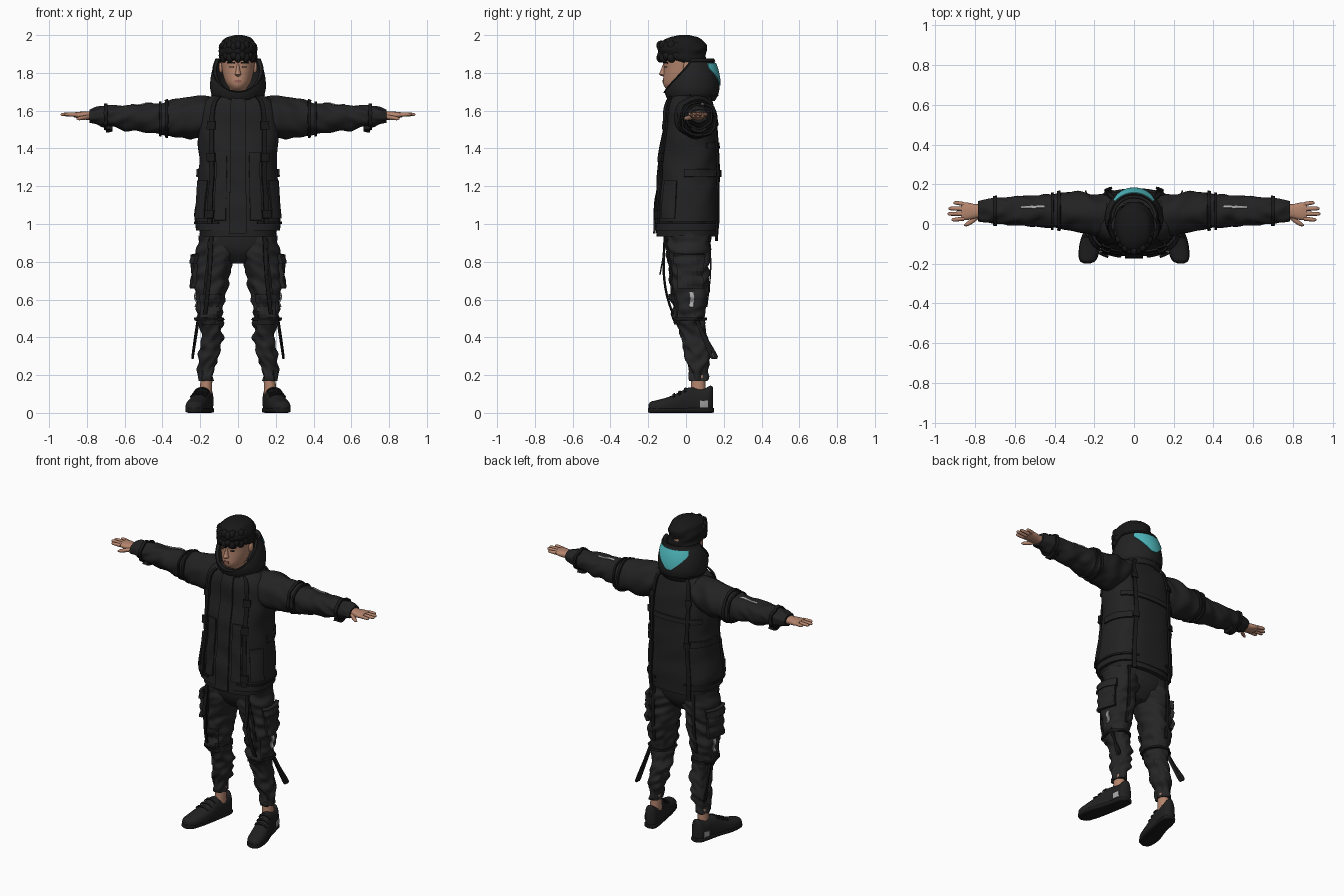
import bpy, bmesh, math
from mathutils import Vector, noise


def material(name, r, g, b):
    m = bpy.data.materials.new(name)
    m.diffuse_color = (r, g, b, 1)
    return m


CLOTH = material("black cloth", .016, .016, .016)
TROUSER = material("dark trouser cloth", .019, .019, .019)
STRAP = material("strap black", .010, .010, .010)
SHOE = material("shoe black", .015, .015, .016)
HAIR = material("hair black", .009, .009, .009)
SKIN = material("skin", .46, .235, .155)
LIP = material("lip", .30, .12, .09)
TEAL = material("teal", .08, .50, .53)
GREY = material("light grey", .38, .38, .38)


def finish(bm, name, mat, mirror=False, thick=0, smooth=True):
    me = bpy.data.meshes.new(name)
    bm.to_mesh(me)
    bm.free()
    ob = bpy.data.objects.new(name, me)
    bpy.context.collection.objects.link(ob)
    me.materials.append(mat)
    me.polygons.foreach_set("use_smooth", [smooth] * len(me.polygons))
    if smooth:
        me.set_sharp_from_angle(angle=math.radians(45))
    if thick:
        s = ob.modifiers.new("thickness", 'SOLIDIFY')
        s.thickness, s.offset = thick, 0
    if mirror:
        ob.modifiers.new("mirror", 'MIRROR')
    return ob


def interp(rows, t):
    """Smooth interpolation of rows (t, values...)."""
    t = min(max(t, rows[0][0]), rows[-1][0])
    n = len(rows)
    i = next((k for k in range(n - 1) if t <= rows[k + 1][0]), n - 2)
    a, b = rows[i], rows[i + 1]
    p, q = rows[max(i - 1, 0)], rows[min(i + 2, n - 1)]
    h = b[0] - a[0]
    s = (t - a[0]) / h
    out = []
    for k in range(1, len(a)):
        m0, m1 = (b[k] - p[k]) / (b[0] - p[0]) * h, (q[k] - a[k]) / (q[0] - a[0]) * h
        out.append((2*s**3 - 3*s*s + 1) * a[k] + (s**3 - 2*s*s + s) * m0
                   + (3*s*s - 2*s**3) * b[k] + (s**3 - s*s) * m1)
    return out


class Form:
    """Lofted form; rows are (t, c1, c2, r1, r2) along one axis, a=0 is front (or bottom)."""
    def __init__(self, axis, rows, power=2.0, fold=0, freq=20, floor=None):
        self.axis, self.rows, self.power = axis, rows, power
        self.fold, self.freq, self.floor = fold, freq, floor

    def point(self, t, a, off=0):
        c1, c2, r1, r2 = interp(self.rows, t)
        s, c = math.sin(a), math.cos(a)
        e = 2 / self.power
        u, v = math.copysign(abs(s)**e, s), -math.copysign(abs(c)**e, c)
        if self.fold:
            off += self.fold * noise.noise(Vector((s * 1.3 + 5, c * 1.3, t * self.freq + s)))
        p, q = c1 + max(r1 + off, .002) * u, c2 + max(r2 + off, .002) * v
        if self.floor is not None:
            q = max(q, self.floor)
        return Vector({'z': (p, q, t), 'x': (t, q, p), 'y': (p, t, q)}[self.axis])

    def build(self, name, mat, mirror=False, n=32, steps=30):
        bm = bmesh.new()
        t0, t1 = self.rows[0][0], self.rows[-1][0]
        loops = [[bm.verts.new(self.point(t0 + (t1 - t0) * k / steps, math.tau * j / n))
                  for j in range(n)] for k in range(steps + 1)]
        for A, B in zip(loops, loops[1:]):
            for j in range(n):
                bm.faces.new((A[j], A[(j + 1) % n], B[(j + 1) % n], B[j]))
        bm.faces.new(loops[0])
        bm.faces.new(loops[-1])
        bmesh.ops.recalc_face_normals(bm, faces=bm.faces)
        finish(bm, name, mat, mirror)
        return self


def sheet(name, f, mat, nu=4, nv=16, thick=.008, mirror=True, smooth=False):
    bm = bmesh.new()
    g = [[bm.verts.new(f(i / nu, j / nv)) for i in range(nu + 1)] for j in range(nv + 1)]
    for A, B in zip(g, g[1:]):
        for i in range(nu):
            bm.faces.new((A[i], A[i + 1], B[i + 1], B[i]))
    bmesh.ops.remove_doubles(bm, verts=bm.verts, dist=1e-5)
    bmesh.ops.recalc_face_normals(bm, faces=bm.faces)
    return finish(bm, name, mat, mirror, thick, smooth)


def panel(name, form, t0, t1, a0, a1, off, mat, thick=.01, mirror=True, nu=6, nv=12):
    """Plate that follows a form between two heights and two angles (degrees)."""
    sheet(name, lambda u, v: form.point(t0 + (t1 - t0) * v, math.radians(a0 + (a1 - a0) * u), off),
          mat, nu, nv, thick, mirror)


def ribbon(name, rows, width, mat=STRAP):
    w, end = Vector(width), rows[-1][0]
    sheet(name, lambda u, v: Vector(interp(rows, v * end)) + w * (u - .5), mat, 1, 24, .007)


def blob(name, loc, size, mat, mirror=False):
    bm = bmesh.new()
    bmesh.ops.create_uvsphere(bm, u_segments=16, v_segments=10, radius=1)
    for v in bm.verts:
        v.co = Vector([l + c * s for l, c, s in zip(loc, v.co, size)])
    finish(bm, name, mat, mirror)


# Jacket body and hem
body = Form('z', [(.965, 0, .003, .225, .164), (1.05, 0, .005, .226, .164), (1.3, 0, .016, .205, .155),
                  (1.42, 0, .02, .212, .148), (1.52, 0, .022, .212, .138), (1.61, 0, .02, .2, .125),
                  (1.66, 0, .02, .17, .108), (1.69, 0, .02, .11, .09)], 2.6, .009, 9)
body.build("jacket_body", CLOTH, n=64, steps=60)
Form('z', [(.935, 0, .003, .2, .16), (1.0, 0, .003, .208, .162)], 2.6).build("jacket_hem", CLOTH, n=48, steps=4)
panel("zip_placket", body, .95, 1.67, -7, 7, .005, CLOTH, mirror=False, nv=40)
panel("front_strap", body, 1.0, 1.675, 29, 37, .013, STRAP, nv=40)
panel("back_strap", body, .91, 1.675, 148, 155, .013, STRAP, nv=40)
for z in (1.5, 1.33, 1.03):
    panel("front_buckle", body, z, z + .045, 26, 40, .019, STRAP, .014, nv=3)
for z in (1.52, 1.25):
    panel("back_buckle", body, z, z + .035, 146, 157, .018, STRAP, .012, nv=3)
panel("front_pocket", body, 1.02, 1.38, 11, 27, .004, CLOTH)
panel("side_pocket", body, 1.03, 1.23, 44, 74, .006, CLOTH)
panel("side_flap", body, 1.25, 1.29, 85, 145, .007, CLOTH)
panel("back_yoke", body, 1.4, 1.43, 120, 240, .005, CLOTH, mirror=False, nu=20, nv=3)
panel("lower_seam", body, 1.0, 1.012, 20, 160, .003, STRAP, nu=24, nv=1)

# Sleeves
arm = Form('x', [(.08, 1.585, .03, .075, .09), (.2, 1.567, .048, .108, .105), (.28, 1.558, .06, .106, .096),
                 (.4, 1.556, .067, .087, .088), (.5, 1.56, .067, .075, .077), (.6, 1.565, .067, .066, .07),
                 (.7, 1.57, .067, .054, .062), (.765, 1.571, .067, .042, .053), (.785, 1.572, .067, .036, .047)],
           2.1, .014, 16)
arm.build("sleeve", CLOTH, True, n=36, steps=60)
for x, w in ((.37, .016), (.405, .012), (.69, .02)):
    panel("sleeve_band", arm, x, x + w, 0, 360, .006, STRAP, nu=36, nv=2)
panel("sleeve_tab", arm, .665, .70, 240, 300, .016, STRAP, .02, nv=4)
panel("sleeve_mark", arm, .45, .57, 99, 108, .004, GREY, .006)

# Hands
Form('x', [(.765, 1.573, .067, .024, .033), (.8, 1.573, .064, .022, .036), (.84, 1.576, .064, .018, .044),
           (.87, 1.578, .064, .012, .043)], 2.4).build("palm", SKIN, True, 20, 12)
for y, x1, y1 in ((.028, .92, .022), (.052, .94, .051), (.076, .935, .078), (.099, .91, .106)):
    Form('x', [(.855, 1.578, y, .0115, .0115), (x1 - .02, 1.58, y1, .0095, .0095),
               (x1 - .006, 1.58, y1, .0075, .0075), (x1, 1.58, y1, .002, .002)]).build("finger", SKIN, True, 10, 14)
Form('x', [(.785, 1.567, .042, .012, .018), (.82, 1.562, .012, .012, .014), (.845, 1.558, -.002, .009, .01),
           (.855, 1.557, -.006, .003, .003)]).build("thumb", SKIN, True, 10, 12)

# Trousers
Form('z', [(.79, 0, .012, .06, .05), (.85, 0, .012, .165, .1), (.92, 0, .012, .2, .122),
           (1.0, 0, .012, .2, .13)], 2.3).build("trouser_hips", TROUSER, n=40, steps=12)
leg = Form('z', [(.17, .167, .065, .034, .04), (.235, .165, .065, .042, .048), (.275, .158, .065, .054, .064),
                 (.35, .146, .055, .056, .066), (.42, .138, .04, .056, .066), (.5, .148, .02, .065, .077),
                 (.6, .146, .025, .076, .094), (.75, .131, .017, .091, .106), (.86, .112, .012, .1, .114),
                 (.94, .108, .012, .098, .114)], 2.2, .02, 24)
leg.build("trouser_leg", TROUSER, True, n=40, steps=70)
panel("cargo_pocket", leg, .66, .82, 62, 125, .013, TROUSER, .022)
panel("pocket_flap", leg, .79, .84, 58, 128, .019, TROUSER, .022, nv=4)
panel("knee_panel", leg, .47, .63, -35, 40, .006, TROUSER)
panel("thigh_strap", leg, .56, .92, 14, 24, .007, STRAP, nv=24)
panel("knee_band", leg, .49, .505, 0, 360, .007, STRAP, nu=32, nv=2)
panel("leg_mark", leg, .56, .64, 88, 99, .005, GREY, .006)
ribbon("front_hanging_strap", [(0, .14, -.112, .95), (1, .15, -.118, .75), (2, .165, -.095, .6),
                               (3, .18, -.045, .49), (3.5, .2, .01, .475)], (.02, .006, 0))
ribbon("front_short_strap", [(0, .15, -.115, .86), (1, .15, -.138, .73)], (.02, 0, 0))
ribbon("back_hanging_strap", [(0, .14, .125, .96), (1, .145, .13, .75), (2, .15, .11, .56)], (.02, 0, 0))
ribbon("lower_loop_strap", [(0, .205, .03, .55), (.5, .225, .09, .42), (1, .241, .158, .3), (1.15, .24, .15, .285),
                            (1.3, .238, .135, .3), (2, .205, .05, .51)], (.004, .02, 0))

# Ankles and shoes
Form('z', [(.08, .17, .065, .033, .04), (.2, .167, .065, .031, .037)]).build("ankle", SKIN, True, 20, 4)
shoe = Form('y', [(-.198, .236, .03, .012, .015), (-.188, .234, .03, .034, .028), (-.16, .23, .03, .048, .036),
                  (-.1, .218, .035, .054, .047), (-.04, .203, .045, .051, .062), (.01, .19, .055, .046, .078),
                  (.05, .18, .06, .044, .074), (.1, .172, .06, .042, .07), (.13, .167, .065, .034, .08),
                  (.144, .165, .07, .014, .066)], 2.4, floor=.012)
shoe.build("shoe", SHOE, True, 32, 48)
Form('y', [(-.2, .236, .014, .014, .012), (-.188, .234, .014, .038, .014), (-.15, .228, .014, .051, .014),
           (-.09, .216, .014, .056, .014), (0, .192, .014, .049, .014), (.1, .172, .014, .045, .014),
           (.135, .167, .014, .036, .014), (.147, .165, .014, .014, .012)], 4).build("sole", STRAP, True, 24, 36)
panel("shoe_mark", shoe, .075, .115, 70, 92, .003, GREY, .005)
for y in (-.07, -.04, -.01):
    panel("shoe_lace", shoe, y, y + .012, 135, 225, .004, STRAP, .006, nu=10, nv=1)

# Head and face
head = Form('z', [(1.62, 0, .03, .06, .06), (1.69, 0, .01, .055, .07), (1.715, 0, -.028, .046, .076),
                  (1.74, 0, -.028, .062, .092), (1.78, 0, -.02, .077, .1), (1.83, 0, -.012, .086, .106),
                  (1.88, 0, -.008, .09, .112), (1.94, 0, -.008, .08, .1), (1.97, 0, -.008, .04, .05)])
head.build("head", SKIN, n=40, steps=40)
Form('z', [(1.782, 0, -.118, .006, .006), (1.79, 0, -.122, .017, .02), (1.805, 0, -.118, .013, .019),
           (1.84, 0, -.112, .007, .012), (1.855, 0, -.11, .005, .006)]).build("nose", SKIN, n=14, steps=16)
panel("lips", head, 1.748, 1.762, -15, 15, .001, LIP, .006, False, nv=3)
panel("eye_line", head, 1.829, 1.835, 15, 33, .001, HAIR, .004, nv=1)
panel("eyebrow", head, 1.85, 1.858, 11, 38, .002, HAIR, .005, nv=1)
blob("ear", (.09, .005, 1.83), (.012, .02, .032), SKIN, True)

# Hair with a curly fringe
Form('z', [(1.80, 0, .05, .08, .055), (1.85, 0, .025, .094, .084), (1.885, 0, -.013, .1, .118),
           (1.93, 0, -.02, .1, .129), (1.965, 0, -.018, .088, .112), (1.988, 0, -.012, .062, .078),
           (2.0, 0, -.01, .02, .025)], 2.1, .008, 30).build("hair", HAIR, n=40, steps=40)
for i in range(11):
    a = math.radians(-75 + 15 * i)
    for z, r in ((1.892 - .012 * (i % 2), .085), (1.935 + .01 * (i % 2), .085)):
        blob("fringe_curl", (r * math.sin(a), -.018 - .115 * math.cos(a), z), (.02, .024, .026), HAIR)


# High collar, open at the front, with a teal back patch
def collar(a, s, off=0):
    top = 1.872 - .172 * max(0, math.cos(a))
    z = 1.655 + s * (top - 1.655)
    r = .14 - (.028 * ((z - 1.73) / .13)**2 if z > 1.73 else .022 * ((1.73 - z) / .07)**2) + off
    return Vector((r * math.sin(a), .03 - r * math.cos(a), z))


sheet("collar", lambda u, v: collar(u * math.tau, v), CLOTH, 64, 18, .016, False, True)
sheet("collar_rim", lambda u, v: collar(u * math.tau, .93 + .07 * v, .003), STRAP, 64, 2, .02, False)
sheet("collar_base_seam", lambda u, v: collar(u * math.tau, .1 + .05 * v, .006), STRAP, 64, 1, .012, False)
sheet("teal_patch", lambda u, v: collar(math.pi + (u - .5) * (.25 + 1.45 * min(1, v * 1.3)), .36 + .55 * v, .011),
      TEAL, 24, 16, .006, False)
